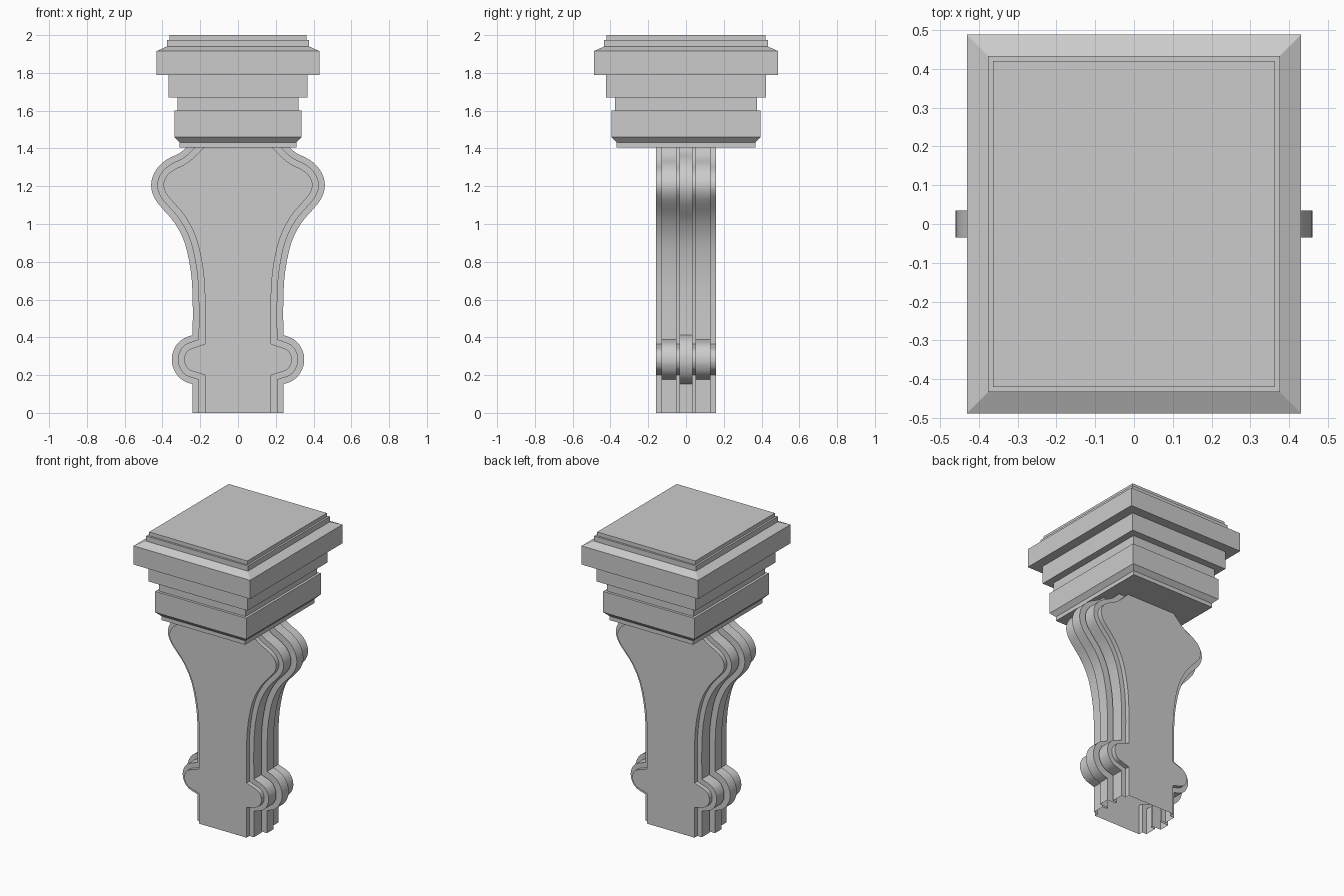
import bpy, bmesh, math
from mathutils import Vector

if "Cube" in bpy.data.objects:
    bpy.data.objects.remove(bpy.data.objects["Cube"])


def loft(name, rings, cap_ends=False, cut_z=None):
    """Skin a list of closed rings that share the same vertex count."""
    bm = bmesh.new()
    loops = [[bm.verts.new(p) for p in ring] for ring in rings]
    n = len(loops[0])
    for a, b in zip(loops, loops[1:]):
        for i in range(n):
            j = (i + 1) % n
            bm.faces.new((a[i], a[j], b[j], b[i]))
    if cap_ends:
        bm.faces.new(loops[0][::-1])
        bm.faces.new(loops[-1])
    if cut_z is not None:
        bmesh.ops.bisect_plane(bm, geom=bm.verts[:] + bm.edges[:] + bm.faces[:],
                               plane_co=(0, 0, cut_z), plane_no=(0, 0, 1), clear_outer=True)
    bmesh.ops.recalc_face_normals(bm, faces=bm.faces[:])
    mesh = bpy.data.meshes.new(name)
    bm.to_mesh(mesh)
    bm.free()
    obj = bpy.data.objects.new(name, mesh)
    bpy.context.collection.objects.link(obj)
    return obj


def spline(points, steps=3):
    """Catmull-Rom curve through the points."""
    p = [Vector(q) for q in points]
    p = [2 * p[0] - p[1]] + p + [2 * p[-1] - p[-2]]
    out = []
    for a, b, c, d in zip(p, p[1:], p[2:], p[3:]):
        for k in range(steps):
            t = k / steps
            out.append(0.5 * (2 * b + (c - a) * t + (2 * a - 5 * b + 4 * c - d) * t * t
                              + (3 * b - a - 3 * c + d) * t ** 3))
    return out + [p[-2]]


def inset(path, dist):
    """Mitred offset of an upward path towards the centre line."""
    out = []
    for i, p in enumerate(path):
        d1 = (p - path[max(i - 1, 0)]) if i else path[1] - p
        d2 = (path[i + 1] - p) if i < len(path) - 1 else d1
        n1, n2 = (Vector((-d.y, d.x)).normalized() for d in (d1, d2))
        m = (n1 + n2).normalized()
        out.append(p + m * dist / m.dot(n1))
    return out


# Side silhouette of the bracket (x, z): foot, small roll, long swelling body
roll = spline([(.24, .152), (.285, .168), (.322, .2), (.345, .245), (.35, .282),
               (.345, .32), (.322, .365), (.285, .395), (.24, .412)])
body = spline([(.24, .412), (.24, .6), (.25, .75), (.282, .9), (.335, 1.005), (.395, 1.075),
               (.438, 1.13), (.459, 1.19), (.452, 1.25), (.42, 1.305), (.37, 1.345),
               (.31, 1.375), (.268, 1.41), (.2, 1.48)])
outer = [Vector((.24, 0))] + roll[:-1] + body
levels = [inset(outer, d) for d in (0, .032, .065)]

# Ridges across the thickness: (y, profile level), mirrored about y = 0
half = [(.035, 0), (.035, 2), (.05, 2), (.05, 1), (.13, 1), (.13, 2), (.16, 2)]
section = [(-y, l) for y, l in reversed(half)] + half
rings = []
for i in range(len(outer)):
    right = [(levels[l][i].x, y, levels[l][i].y) for y, l in section]
    rings.append(right + [(-x, y, z) for x, y, z in reversed(right)])
bracket = loft("scroll_bracket", rings, cut_z=1.406)
bpy.context.view_layer.objects.active = bracket
bracket.select_set(True)
bpy.ops.object.shade_smooth_by_angle(angle=math.radians(30))

# Stepped rectangular capital (half width, z)
steps = [(.31, 1.405), (.31, 1.432), (.337, 1.46), (.337, 1.6), (.32, 1.6), (.32, 1.67),
         (.367, 1.67), (.367, 1.79), (.431, 1.79), (.431, 1.915), (.376, 1.94),
         (.376, 1.975), (.363, 1.975), (.363, 2.0)]
loft("capital", [[(sx * w, sy * (w + .057), z) for sx, sy in ((-1, -1), (1, -1), (1, 1), (-1, 1))]
                 for w, z in steps], cap_ends=True)
